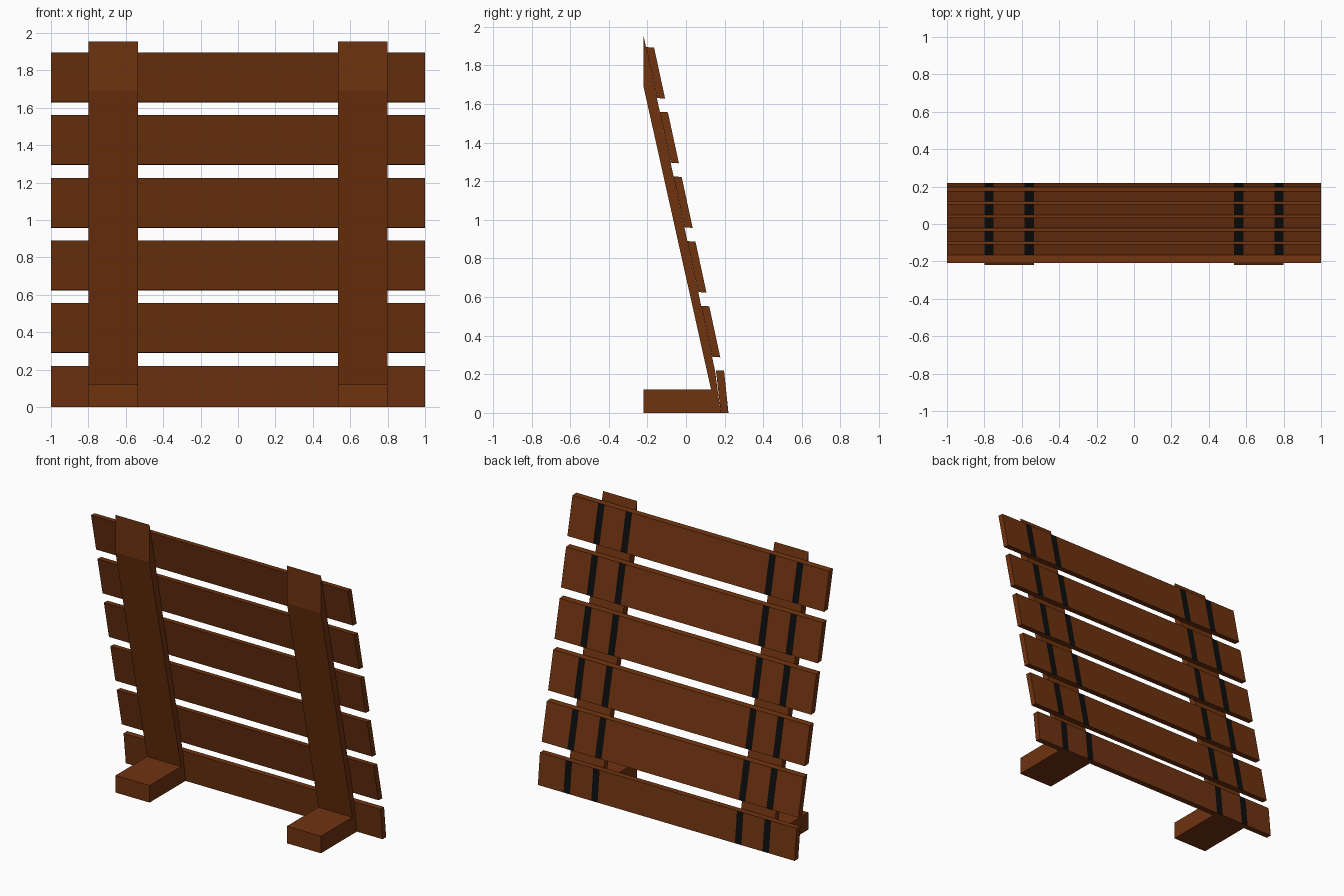
import bpy, bmesh

if "Cube" in bpy.data.objects:
    bpy.data.objects.remove(bpy.data.objects["Cube"])


def material(name, color):
    m = bpy.data.materials.new(name)
    m.diffuse_color = (*color, 1)
    m.use_nodes = True
    m.node_tree.nodes["Principled BSDF"].inputs["Base Color"].default_value = m.diffuse_color
    return m


wood = material("brown_wood", (0.16, 0.033, 0.005))
black = material("black_strip", (0.004, 0.004, 0.004))


def loft(name, profile, xs, strip_edge=None, strips=()):
    """Sweep a (y, z) profile along x; paint one edge's faces in the strip spans."""
    bm = bmesh.new()
    rings = [[bm.verts.new((x, y, z)) for y, z in profile] for x in xs]
    n = len(profile)
    for i in range(len(xs) - 1):
        for j in range(n):
            k = (j + 1) % n
            f = bm.faces.new((rings[i][j], rings[i][k], rings[i + 1][k], rings[i + 1][j]))
            if j == strip_edge and i in strips:
                f.material_index = 1
    bm.faces.new(rings[0])
    bm.faces.new(rings[-1])
    bmesh.ops.recalc_face_normals(bm, faces=bm.faces[:])
    me = bpy.data.meshes.new(name)
    bm.to_mesh(me)
    bm.free()
    me.materials.append(wood)
    me.materials.append(black)
    ob = bpy.data.objects.new(name, me)
    bpy.context.collection.objects.link(ob)
    return ob


# leaning posts with feet
post = [(-0.22, 0), (0.18, 0), (0.15, 0.22), (-0.22, 1.955),
        (-0.22, 1.69), (0.13, 0.12), (-0.22, 0.12)]
for side, x0 in (("left", -0.80), ("right", 0.535)):
    loft("post_" + side, post, (x0, x0 + 0.265))

# slats with painted black strips on the back face
half = [0.535, 0.585, 0.75, 0.80, 1.0]
xs = [-x for x in reversed(half)] + half
strips = (1, 3, 5, 7)


def back_y(z):
    return 0.15 - (z - 0.22) * 0.37 / 1.735


T = 0.042
loft("slat_1", [(0.18, 0), (0.22, 0), (0.197, 0.22), (0.155, 0.22)], xs, 1, strips)
for i in range(5):
    z0 = 0.288 + i * 0.335
    z1 = z0 + 0.267
    a, b = back_y(z0), back_y(z1)
    loft(f"slat_{i + 2}", [(a, z0 + 0.003), (a + T, z0), (b + T, z1 - 0.003), (b, z1)],
         xs, 1, strips)
